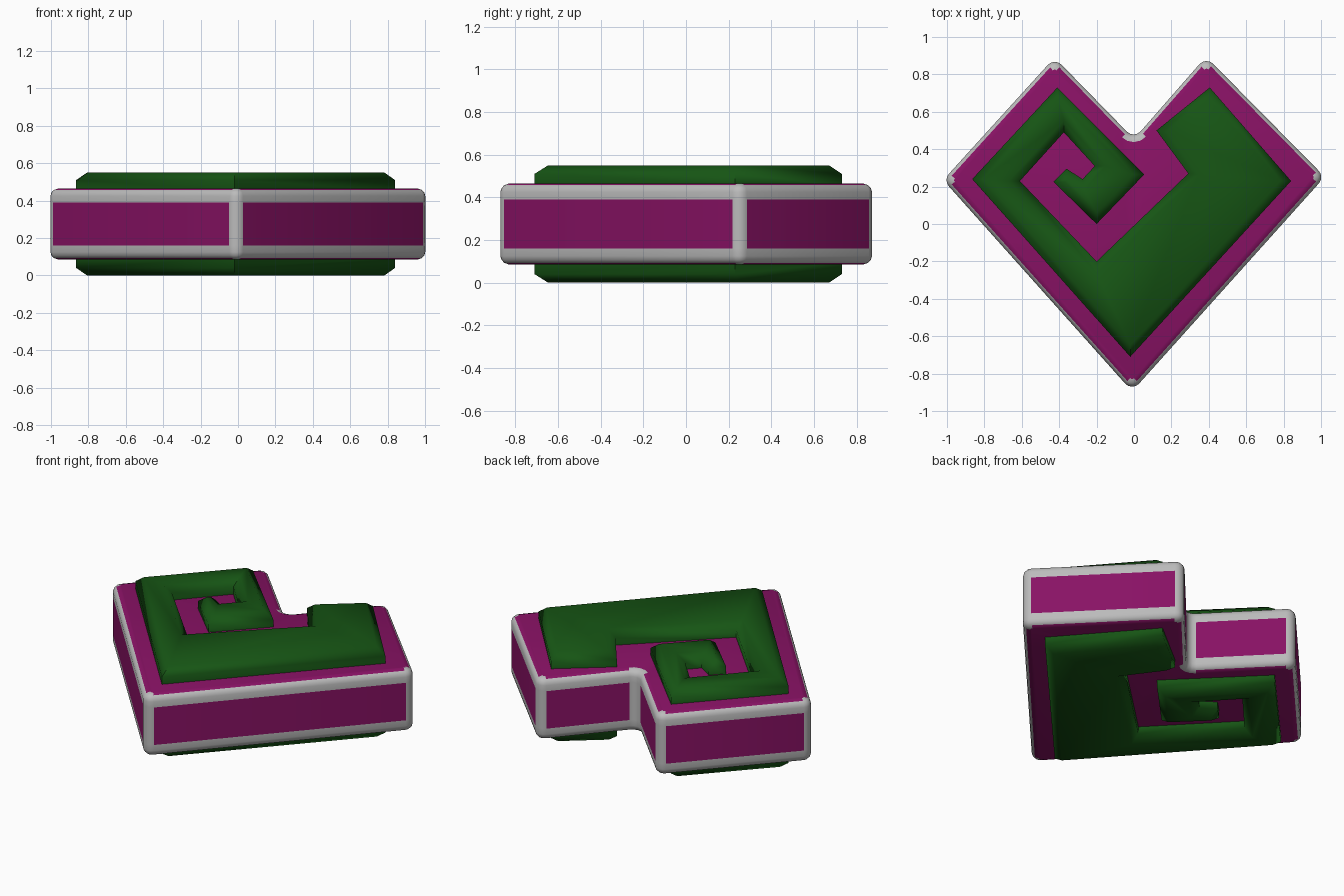
import bpy, bmesh, math
from mathutils import Vector

if "Cube" in bpy.data.objects:
    bpy.data.objects.remove(bpy.data.objects["Cube"])


def material(name, rgb):
    m = bpy.data.materials.new(name)
    m.diffuse_color = (*rgb, 1)
    m.use_nodes = True
    m.node_tree.nodes["Principled BSDF"].inputs["Base Color"].default_value = m.diffuse_color
    return m


PURPLE = material("purple", (0.25, 0.006, 0.13))
GREEN = material("green", (0.008, 0.09, 0.007))
SILVER = material("silver", (0.5, 0.5, 0.5))


def clockwise_inset(points, d):
    """Mitred inset of a clockwise closed outline."""
    out = []
    n = len(points)
    for i, p in enumerate(points):
        a = (p - points[i - 1]).normalized()
        b = (points[(i + 1) % n] - p).normalized()
        na, nb = Vector((a.y, -a.x)), Vector((b.y, -b.x))
        out.append(p + (na + nb) * d / (1 + na.dot(nb)))
    return out


def rounded(points, radius, steps):
    """Replace each corner by an arc; also tell which edges lie on arcs."""
    out, arc = [], []
    n = len(points)
    for i, p in enumerate(points):
        a = (points[i - 1] - p).normalized()
        b = (points[(i + 1) % n] - p).normalized()
        half = a.angle(b) / 2
        cut = radius / math.tan(half)
        centre = p + (a + b).normalized() * radius / math.sin(half)
        start, end = p + a * cut - centre, p + b * cut - centre
        sweep = math.pi - 2 * half
        for k in range(steps + 1):
            t = k / steps
            v = (start * math.sin((1 - t) * sweep) + end * math.sin(t * sweep)) / math.sin(sweep)
            out.append(centre + v)
            arc.append(k < steps)
    return out, arc


def layered_solid(name, outline, layers, mats, angle, trim=None):
    """Stack insets of an outline, given as (inset, z), into a closed solid."""
    bm = bmesh.new()
    rings = [[bm.verts.new((q.x, q.y, z)) for q in clockwise_inset(outline, d)]
             for d, z in layers]
    n = len(outline)
    for r in range(len(rings) - 1):
        lo, hi = rings[r], rings[r + 1]
        for i in range(n):
            j = (i + 1) % n
            f = bm.faces.new((lo[i], lo[j], hi[j], hi[i]))
            if trim and trim(r, i):
                f.material_index = 1
    bm.faces.new(rings[0])
    bm.faces.new(rings[-1])
    bmesh.ops.recalc_face_normals(bm, faces=bm.faces)
    me = bpy.data.meshes.new(name)
    bm.to_mesh(me)
    bm.free()
    ob = bpy.data.objects.new(name, me)
    bpy.context.collection.objects.link(ob)
    for m in mats:
        me.materials.append(m)
    bpy.ops.object.select_all(action='DESELECT')
    ob.select_set(True)
    bpy.context.view_layer.objects.active = ob
    bpy.ops.object.shade_smooth_by_angle(angle=math.radians(angle))
    return ob


# Heart-shaped slab with rounded, silver-trimmed edges
heart = [Vector(p) for p in [(-1.02, 0.235), (-0.425, 0.89), (0.0, 0.455),
                             (0.385, 0.895), (1.02, 0.252), (-0.01, -0.895)]]
heart_outline, on_arc = rounded(heart, 0.05, 4)
half_profile = [(0.04, 0.19), (0.018, 0.182), (0.005, 0.168), (0.0, 0.15), (0.0, 0.115)]
MID = 0.275
heart_layers = ([(d, MID - h) for d, h in half_profile] +
                [(d, MID + h) for d, h in reversed(half_profile)])
layered_solid("heart_slab", heart_outline, heart_layers, [PURPLE, SILVER], 50,
              lambda r, i: on_arc[i] or r in (1, 2, 3, 5, 6, 7))

# Raised square spiral on both faces
spiral = [Vector(p) for p in [
    (-0.41, 0.73), (0.055, 0.265), (-0.20, 0.0), (-0.43, 0.225),
    (-0.36, 0.295), (-0.275, 0.24), (-0.21, 0.31), (-0.375, 0.49),
    (-0.61, 0.23), (-0.20, -0.20), (0.29, 0.27), (0.12, 0.50),
    (0.405, 0.73), (0.84, 0.23), (-0.02, -0.71), (-0.865, 0.24)]]
for side, name in ((1, "spiral_top"), (-1, "spiral_bottom")):
    layers = [(0, MID + side * 0.18), (0, MID + side * 0.235), (0.043, MID + side * 0.275)]
    layered_solid(name, spiral, layers, [GREEN], 60)
